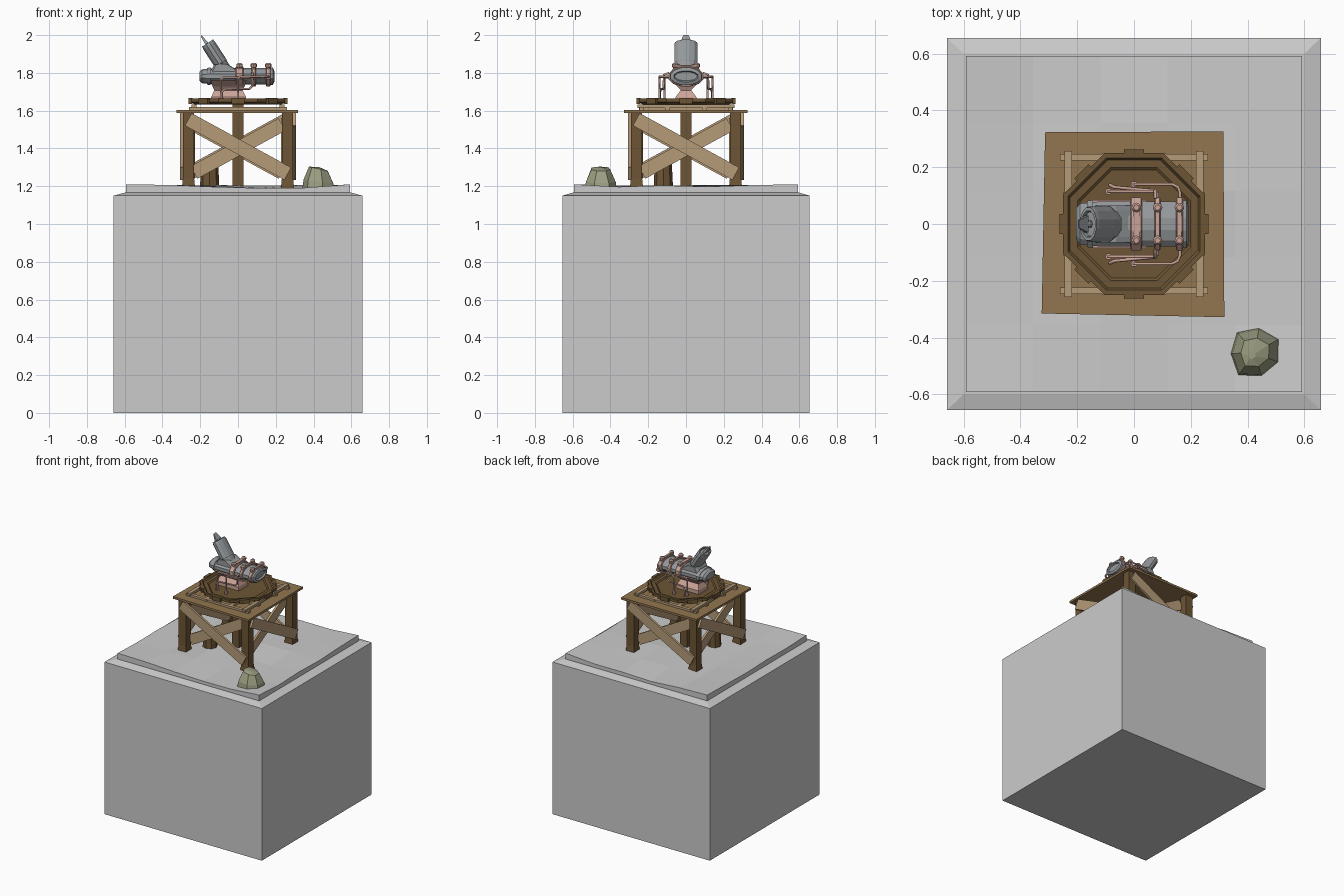
import bpy, bmesh, math, random
from mathutils import Vector, Matrix

if "Cube" in bpy.data.objects:
    bpy.data.objects.remove(bpy.data.objects["Cube"])

random.seed(4)


def mat(name, rgb):
    m = bpy.data.materials.new(name)
    m.diffuse_color = (*rgb, 1)
    m.use_nodes = True
    m.node_tree.nodes["Principled BSDF"].inputs["Base Color"].default_value = m.diffuse_color
    return m


DARK = mat("dark_wood", (0.15, 0.09, 0.035))
WOOD = mat("mid_wood", (0.29, 0.18, 0.08))
TAN = mat("pale_wood", (0.47, 0.33, 0.19))
COPPER = mat("copper", (0.60, 0.37, 0.31))
STEEL = mat("steel", (0.30, 0.32, 0.33))
STONE = mat("olive_stone", (0.33, 0.34, 0.22))


def finish(name, bm, material=None):
    bmesh.ops.recalc_face_normals(bm, faces=bm.faces)
    me = bpy.data.meshes.new(name)
    bm.to_mesh(me)
    bm.free()
    ob = bpy.data.objects.new(name, me)
    bpy.context.collection.objects.link(ob)
    if material:
        me.materials.append(material)
    return ob


def loft(name, rings, material=None):
    """Skin a stack of equal-count rings and cap both ends."""
    bm = bmesh.new()
    vs = [[bm.verts.new(p) for p in r] for r in rings]
    n = len(vs[0])
    for a, b in zip(vs, vs[1:]):
        for i in range(n):
            bm.faces.new((a[i], a[(i + 1) % n], b[(i + 1) % n], b[i]))
    bm.faces.new(vs[0][::-1])
    bm.faces.new(vs[-1])
    return finish(name, bm, material)


def rect(x, y, z, hx, hy):
    return [(x - hx, y - hy, z), (x + hx, y - hy, z), (x + hx, y + hy, z), (x - hx, y + hy, z)]


def box(name, c, s, material=None, rot=0.0):
    ob = loft(name, [rect(0, 0, -s[2] / 2, s[0] / 2, s[1] / 2),
                     rect(0, 0, s[2] / 2, s[0] / 2, s[1] / 2)], material)
    ob.data.transform(Matrix.Translation(c) @ Matrix.Rotation(rot, 4, 'Z'))
    return ob


def ngon(r, z, n, turn=0.0, cx=0.0, cy=0.0):
    return [(cx + r * math.cos(turn + i * math.tau / n),
             cy + r * math.sin(turn + i * math.tau / n), z) for i in range(n)]


def tube(name, pts, r, material):
    cu = bpy.data.curves.new(name, 'CURVE')
    cu.dimensions = '3D'
    cu.bevel_depth = r
    cu.bevel_resolution = 1
    cu.use_fill_caps = True
    sp = cu.splines.new('POLY')
    sp.points.add(len(pts) - 1)
    for p, q in zip(sp.points, pts):
        p.co = (*q, 1)
    cu.materials.append(material)
    ob = bpy.data.objects.new(name, cu)
    bpy.context.collection.objects.link(ob)
    return ob


# Pedestal block with sloped shoulder
loft("pedestal", [rect(0, 0, 0, .658, .655), rect(0, 0, 1.15, .658, .655), rect(0, 0, 1.166, .60, .60)])

# Uneven ground slab
bm = bmesh.new()
N, H = 5, .592
top = {}
for i in range(N + 1):
    for j in range(N + 1):
        corner = i in (0, N) and j in (0, N)
        z = 1.21 if corner else 1.208 - random.random() * .022
        top[i, j] = bm.verts.new((-H + 2 * H * i / N, -H + 2 * H * j / N, z))
for i in range(N):
    for j in range(N):
        bm.faces.new((top[i, j], top[i + 1, j], top[i + 1, j + 1], top[i, j + 1]))
rim = [e for e in bm.edges if e.is_boundary]
skirt = bmesh.ops.extrude_edge_only(bm, edges=rim)["geom"]
for v in skirt:
    if isinstance(v, bmesh.types.BMVert):
        v.co.z = 1.16
finish("ground_slab", bm)

# Boulder
radii = [.098, .088, .095, .085, .100, .088, .092]
ring = lambda k, z, dx, dy, tilt: [
    (.425 + dx + k * r * math.cos(i * math.tau / 7 + .5),
     -.452 + dy + k * r * math.sin(i * math.tau / 7 + .5),
     z - tilt * math.cos(i * math.tau / 7 + .5)) for i, r in enumerate(radii)]
loft("boulder", [ring(1, 1.18, 0, 0, 0), ring(.92, 1.225, 0, 0, .01), ring(.58, 1.292, 0, 0, .012),
                 ring(.15, 1.302, -.01, -.01, 0)], STONE)

# Tower legs, centre post and stump
for sx in (-1, 1):
    for sy in (-1, 1):
        loft("tower_leg", [rect(sx * .262, sy * .262, 1.18, .036, .036),
                           rect(sx * .262, sy * .262, 1.24, .030, .030),
                           rect(sx * .262, sy * .262, 1.592, .030, .030)], DARK)
box("centre_post", (0, 0, 1.41), (.06, .06, .46), DARK)
loft("short_stump", [ngon(.052, 1.18, 8, 0, -.15, -.12), ngon(.045, 1.32, 8, 0, -.15, -.12)], DARK)

# Crossed planks on all four sides
for k in range(4):
    turn = Matrix.Rotation(k * math.pi / 2, 4, 'Z')
    for name, y, ang, ln, zc in (("outer_brace", -.300, .50, .60, 1.41),
                                 ("inner_brace", -.235, -.50, .53, 1.40)):
        ob = box(name, (0, 0, 0), (ln, .016, .075), TAN)
        ob.data.transform(turn @ Matrix.Translation((0, y, zc)) @ Matrix.Rotation(ang, 4, 'Y'))

# Deck, slightly crooked
deck = [(-.325, -.315), (.318, -.328), (.315, .326), (-.313, .323)]
loft("deck", [[(x, y, z) for x, y in deck] for z in (1.588, 1.604)], WOOD)

# Joists on the deck
for p in (-.235, -.10, .10, .235):
    box("lower_joist", (0, p, 1.611), (.52 if abs(p) > .2 else .50, .024, .016), TAN)
for p in (-.10, .10):
    box("lower_cross_joist", (p, 0, 1.611), (.024, .50, .016), TAN)
for s in (-1, 1):
    box("upper_joist", (s * .232, 0, 1.624), (.026, .515, .018), TAN)

# Octagonal turntable tray
t = math.pi / 8
loft("turntable", [ngon(.245, 1.632, 8, t), ngon(.270, 1.645, 8, t), ngon(.270, 1.664, 8, t),
                   ngon(.252, 1.664, 8, t), ngon(.243, 1.652, 8, t), ngon(.215, 1.652, 8, t),
                   ngon(.205, 1.645, 8, t)], DARK)
for k in range(8):
    a = k * math.pi / 4
    box("tray_clamp", (.251 * math.cos(a), .251 * math.sin(a), 1.651),
        (.022, .07, .030), DARK, a)

# Copper gun mount
loft("gun_mount", [rect(-.05, 0, 1.645, .095, .055), rect(-.05, 0, 1.672, .092, .055),
                   rect(-.05, 0, 1.708, .075, .028), rect(-.05, 0, 1.728, .085, .045),
                   rect(-.05, 0, 1.762, .095, .085)], COPPER)


# Oval gun body along x
def oval(x, ry, rz, n=12, zc=1.782):
    return [(x, ry * math.cos((i + .5) * math.tau / n), zc + rz * math.sin((i + .5) * math.tau / n))
            for i in range(n)]


loft("gun_body", [oval(-.205, .055, .025), oval(-.19, .075, .038), oval(-.12, .082, .046),
                  oval(.165, .082, .046), oval(.175, .078, .042)], STEEL)
loft("rear_cap", [oval(.165, .088, .050), oval(.185, .085, .047), oval(.192, .066, .030),
                  oval(.180, .060, .024)], STEEL)
loft("nose_collar", [oval(-.165, .084, .045), oval(-.145, .088, .049)], STEEL)

# Copper bands with bolted lugs on top and at the sides
for x, w in ((.008, .040), (.083, .022), (.160, .026)):
    loft("copper_band", [oval(x - w / 2, .090, .052), oval(x - w / 2 + .004, .096, .056),
                         oval(x + w / 2 - .004, .096, .056), oval(x + w / 2, .090, .052)], COPPER)
    for s in (-1, 1):
        lug = [(.011, 1.815), (.011, 1.828), (.017, 1.831), (.017, 1.845), (.010, 1.853)]
        loft("band_lug", [ngon(r, z, 8, 0, x, s * .058) for r, z in lug], COPPER)
    box("band_strap", (x, 0, 1.836), (w * .6, .10, .010), COPPER)

# Copper pipes, both sides
for s in (-1, 1):
    paths = {
        "front_pipe": [(-.09, .115, 1.65), (-.09, .115, 1.765), (-.08, .115, 1.775), (.07, .115, 1.775),
                       (.083, .108, 1.775), (.083, .08, 1.775)],
        "rear_pipe": [(0, .14, 1.65), (0, .14, 1.77), (.01, .14, 1.78), (.135, .14, 1.78),
                      (.155, .13, 1.78), (.162, .11, 1.78), (.162, .08, 1.78)],
        "feed_pipe": [(-.085, .138, 1.65), (-.085, .138, 1.70), (-.07, .13, 1.715), (.06, .118, 1.715),
                      (.075, .118, 1.73), (.075, .118, 1.79), (.075, .09, 1.80)],
    }
    for name, pts in paths.items():
        tube(name, [(x, s * y, z) for x, y, z in pts], .006, COPPER)
    for x, y in ((-.09, .115), (0, .14)):
        loft("pipe_foot", [ngon(.012, z, 6, 0, x, s * y) for z in (1.645, 1.668)], COPPER)

# Tilted barrel, rising toward -x, with hollow muzzle
aim = Matrix.Translation((-.062, 0, 1.805)) @ Matrix.Rotation(-math.radians(33), 4, 'Y')
prof = [(.058, -.02), (.060, .05), (.064, .055), (.064, .165), (.060, .182), (.048, .182), (.044, .165)]
ob = loft("barrel", [[(x * .60, y, z) for x, y, z in ngon(r, z, 12, math.pi / 12)] for r, z in prof], STEEL)
ob.data.transform(aim)
ob = loft("muzzle_pin", [[(x * .5, y, z) for x, y, z in ngon(r, z, 8)]
                         for r, z in ((.014, .16), (.012, .178), (.004, .186))], STEEL)
ob.data.transform(aim)
loft("muzzle_sight", [[(-.172, -.030, 1.950), (-.160, -.030, 1.962), (-.160, .030, 1.962), (-.172, .030, 1.950)],
                      [(-.197, -.014, 1.992), (-.193, -.014, 2.0), (-.193, .014, 2.0), (-.197, .014, 1.992)]], STEEL)

# Wedge shoulder joining barrel and body
wedge = [(-.15, 1.80), (-.125, 1.845), (-.062, 1.848), (.0, 1.815), (.0, 1.79)]
loft("barrel_shoulder", [[(x * k - .07 * (1 - k), y, z) for x, z in wedge]
                         for y, k in ((-.066, .85), (-.045, 1), (.045, 1), (.066, .85))], STEEL)
